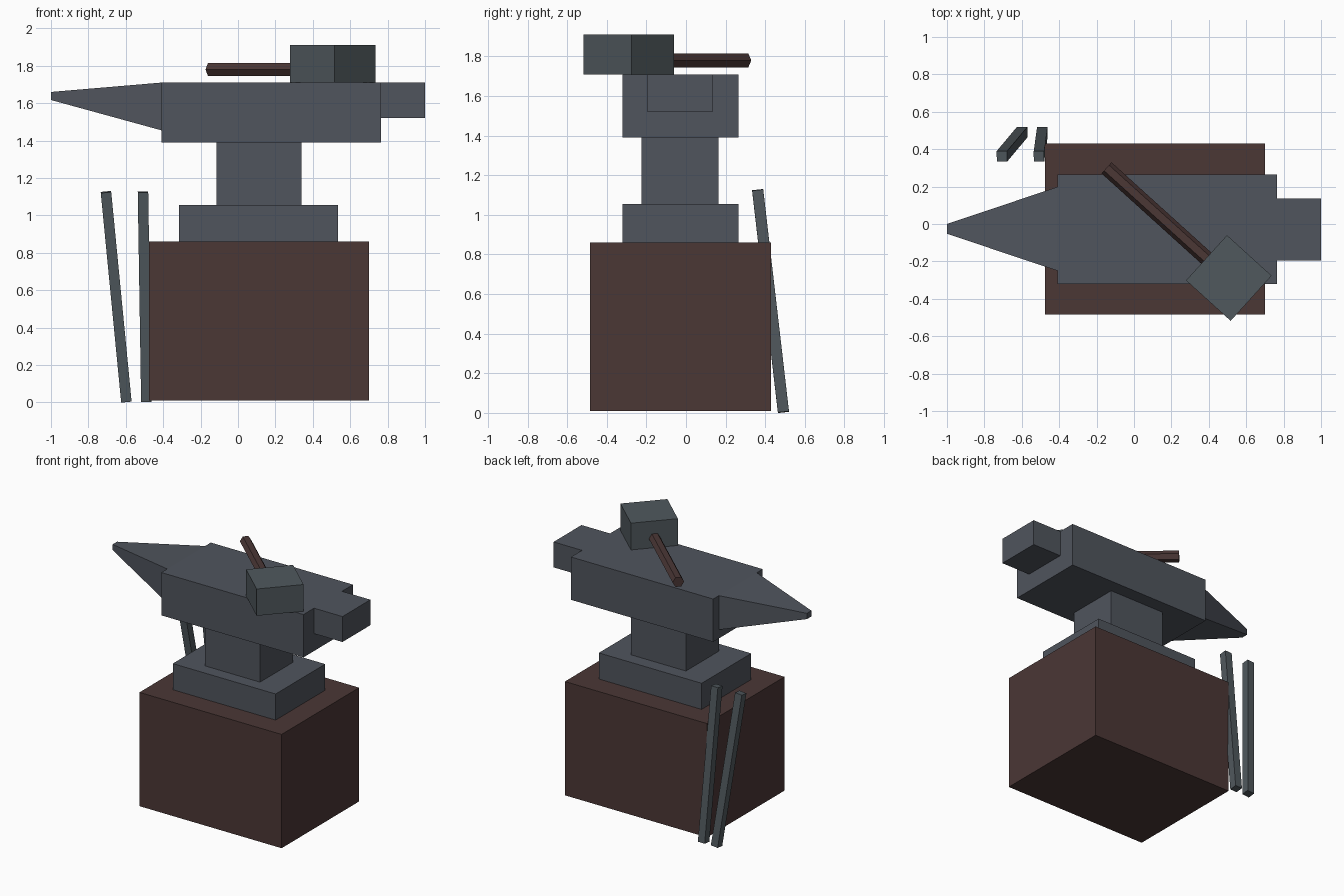
import bpy
import math
from mathutils import Vector

cube = bpy.data.objects.get("Cube")
if cube:
    bpy.data.objects.remove(cube, do_unlink=True)


def make_material(name, rgb):
    mat = bpy.data.materials.new(name)
    mat.use_nodes = True
    color = (*rgb, 1.0)
    mat.diffuse_color = color
    mat.node_tree.nodes["Principled BSDF"].inputs["Base Color"].default_value = color
    return mat


iron = make_material("slate iron", (0.08, 0.09, 0.11))
steel = make_material("tool steel", (0.08, 0.098, 0.11))
wood = make_material("dark brown wood", (0.07, 0.038, 0.036))


def box(name, x, y, z, mat):
    """Box spanning the given (min, max) ranges."""
    spans = (x, y, z)
    bpy.ops.mesh.primitive_cube_add(size=1, location=[sum(s) / 2 for s in spans])
    obj = bpy.context.object
    obj.name = name
    obj.scale = [s[1] - s[0] for s in spans]
    bpy.ops.object.transform_apply(location=False, rotation=False, scale=True)
    obj.data.materials.append(mat)
    return obj


# Wooden block and stacked anvil parts
box("wooden_block", (-0.475, 0.70), (-0.485, 0.43), (0.01, 0.86), wood)
box("anvil_foot", (-0.315, 0.535), (-0.32, 0.265), (0.86, 1.055), iron)
box("anvil_waist", (-0.115, 0.34), (-0.225, 0.165), (1.055, 1.39), iron)
box("anvil_body", (-0.41, 0.765), (-0.32, 0.265), (1.39, 1.71), iron)
box("anvil_heel", (0.765, 1.0), (-0.195, 0.135), (1.52, 1.71), iron)

# Horn: a box whose outer end is narrowed to a blunt tip
horn = box("anvil_horn", (-1.0, -0.41), (-0.25, 0.198), (1.455, 1.71), iron)
for v in horn.data.vertices:
    if v.co.x < 0:
        v.co.y = (0.0 if v.co.y > 0 else -0.052) - horn.location.y
        v.co.z = (1.66 if v.co.z > 0 else 1.617) - horn.location.z

# Hammer lying across the anvil face
head = box("hammer_head", (0.346, 0.668), (-0.452, -0.126), (1.71, 1.91), steel)
head.rotation_euler.z = math.radians(-42.2)

start, end = Vector((-0.147, 0.30, 1.78)), Vector((0.45, -0.24, 1.78))
axis = end - start
bpy.ops.mesh.primitive_cylinder_add(vertices=6, radius=0.04, depth=axis.length,
                                    location=(start + end) / 2)
handle = bpy.context.object
handle.name = "hammer_handle"
handle.rotation_euler = (math.radians(90), 0, math.atan2(axis.y, axis.x) + math.radians(90))
for v in handle.data.vertices:  # put hexagon corners at the sides
    v.co.x, v.co.y = v.co.y, v.co.x
handle.data.flip_normals()
handle.data.materials.append(wood)

# Two bars leaning against the back of the block
for name, foot, top in (
    ("leaning_bar_outer", (-0.597, 0.492, 0.005), (-0.706, 0.362, 1.125)),
    ("leaning_bar_inner", (-0.49, 0.492, 0.005), (-0.508, 0.362, 1.125)),
):
    foot, top = Vector(foot), Vector(top)
    d = top - foot
    half = d.length / 2
    bar = box(name, (-0.028, 0.028), (-0.028, 0.028), (-half, half), steel)
    bar.location = (foot + top) / 2
    bar.rotation_euler = (math.asin(-d.y / d.length), math.atan2(d.x, d.z), 0)
